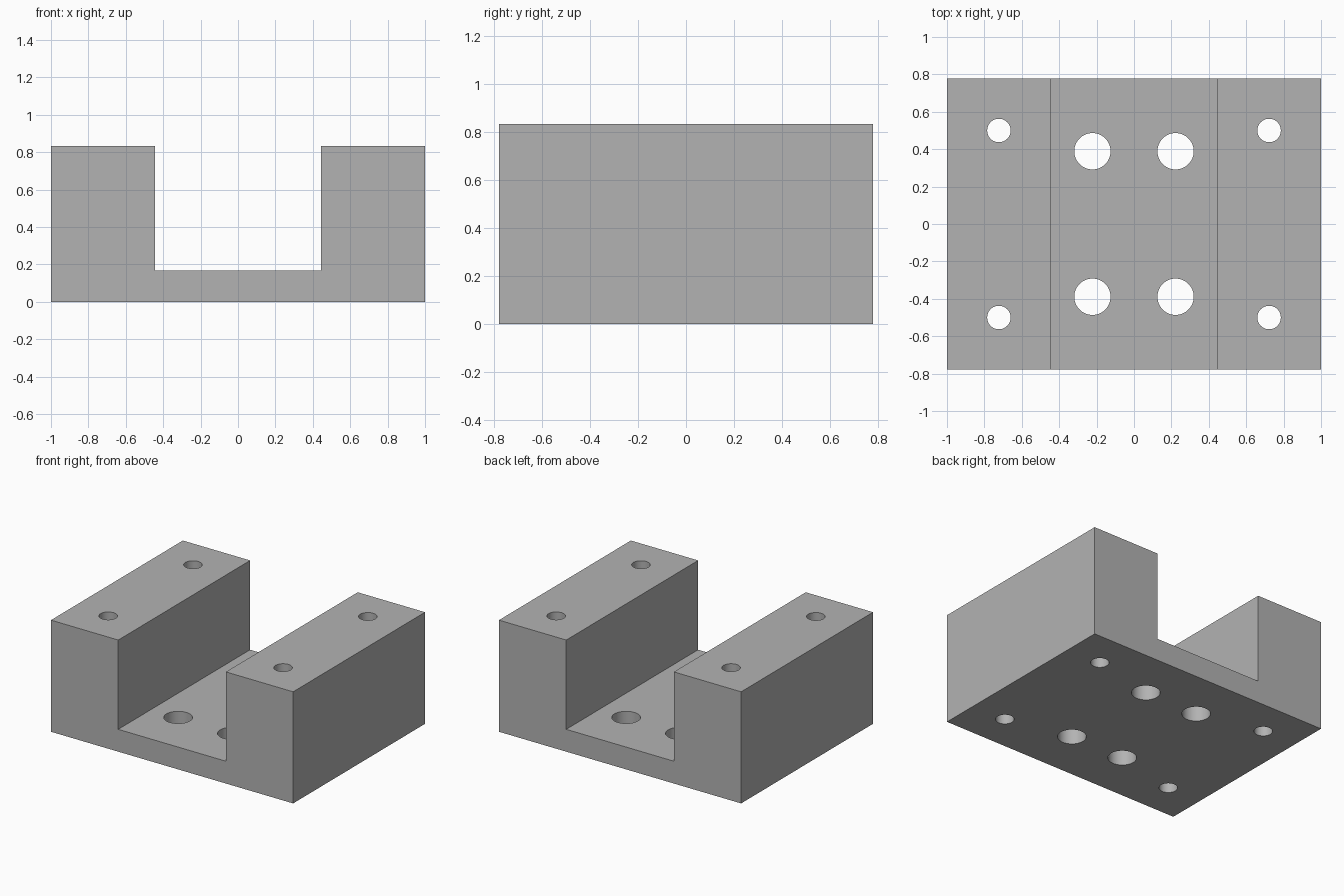
import bpy
import bmesh
from math import radians
from mathutils import Matrix

cube = bpy.data.objects.get("Cube")
if cube:
    bpy.data.objects.remove(cube, do_unlink=True)

UNIT = 1 / 18            # the block is 36 units wide
HALF_W, HALF_D, HEIGHT = 18, 14, 15
SLOT_HALF, FLOOR = 8, 3

grey = bpy.data.materials.new("plain grey")
grey.use_nodes = True
colour = (0.45, 0.45, 0.45, 1)
grey.diffuse_color = colour
grey.node_tree.nodes["Principled BSDF"].inputs["Base Color"].default_value = colour


def make_object(name, bm):
    bmesh.ops.recalc_face_normals(bm, faces=bm.faces)
    bmesh.ops.scale(bm, vec=(UNIT,) * 3, verts=bm.verts)
    mesh = bpy.data.meshes.new(name)
    bm.to_mesh(mesh)
    bm.free()
    mesh.materials.append(grey)
    obj = bpy.data.objects.new(name, mesh)
    bpy.context.collection.objects.link(obj)
    return obj


# U-shaped block: half profile mirrored, then extruded front to back
half = [(HALF_W, 0), (HALF_W, HEIGHT), (SLOT_HALF, HEIGHT), (SLOT_HALF, FLOOR)]
profile = half + [(-x, z) for x, z in reversed(half)]
bm = bmesh.new()
face = bm.faces.new([bm.verts.new((x, -HALF_D, z)) for x, z in profile])
walls = bmesh.ops.extrude_face_region(bm, geom=[face], use_keep_orig=True)
moved = [v for v in walls["geom"] if isinstance(v, bmesh.types.BMVert)]
bmesh.ops.translate(bm, vec=(0, 2 * HALF_D, 0), verts=moved)
block = make_object("channel_block", bm)

# Through holes: small ones in the side walls, large ones in the slot floor
bm = bmesh.new()
for x, y, radius in ((13, 9, 1.13), (4, 7, 1.75)):
    for sx in (-1, 1):
        for sy in (-1, 1):
            bmesh.ops.create_cone(
                bm, cap_ends=True, segments=48, radius1=radius, radius2=radius,
                depth=HEIGHT * 2,
                matrix=Matrix.Translation((sx * x, sy * y, HEIGHT / 2)))
cutter = make_object("hole_cutter", bm)
cutter.hide_render = True

# Cut the holes and bake the result
bpy.ops.object.select_all(action="DESELECT")
bpy.context.view_layer.objects.active = block
block.select_set(True)
cut = block.modifiers.new("holes", "BOOLEAN")
cut.operation = "DIFFERENCE"
cut.solver = "EXACT"
cut.object = cutter
bpy.ops.object.modifier_apply(modifier=cut.name)
bpy.data.objects.remove(cutter, do_unlink=True)

bpy.ops.object.shade_smooth_by_angle(angle=radians(30))
